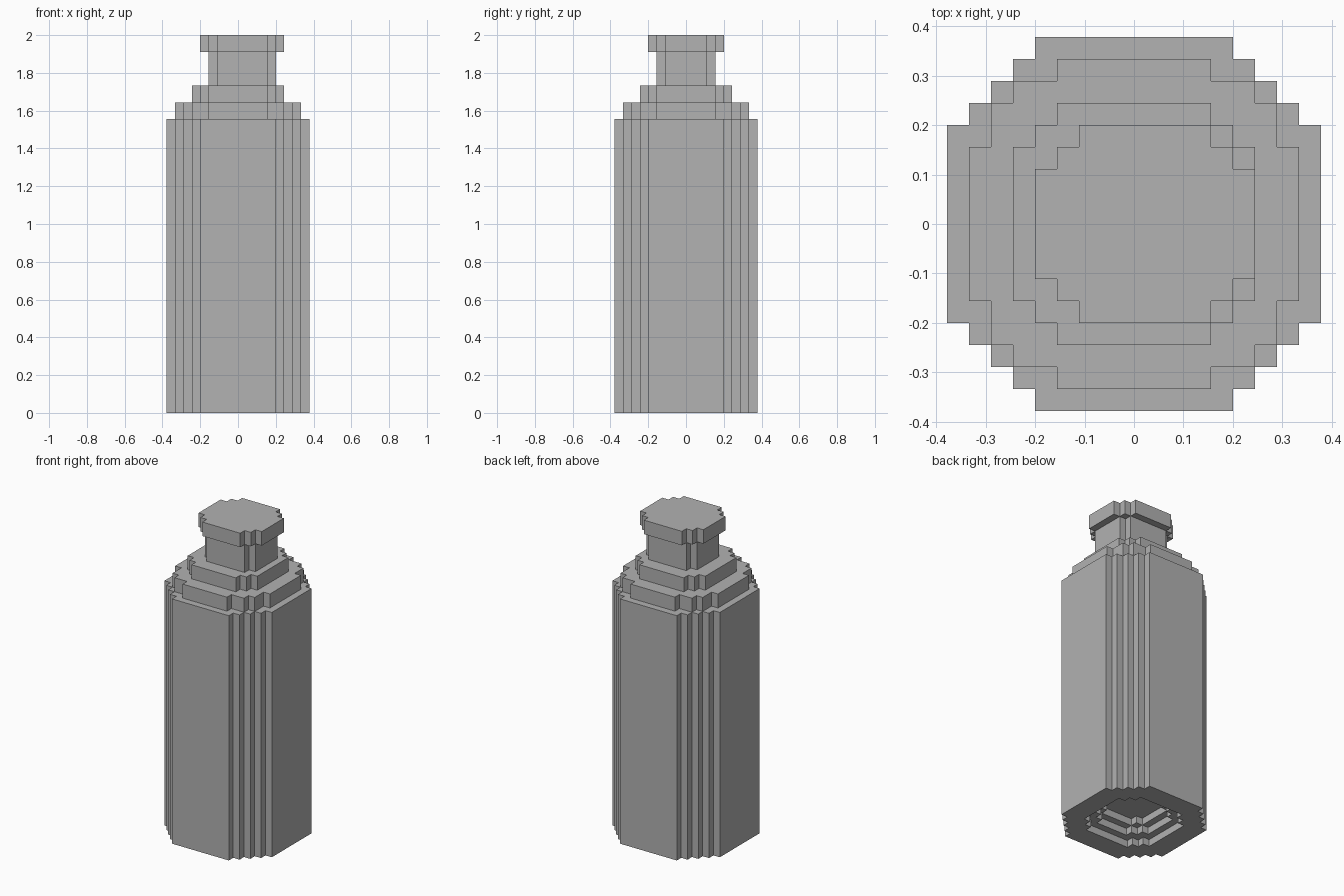
import bpy
import bmesh

U = 2 / 45  # side of one block; all sizes below are in blocks

default = bpy.data.objects.get("Cube")
if default:
    bpy.data.objects.remove(default, do_unlink=True)

grey = bpy.data.materials.new("plain_grey")
grey.use_nodes = True
colour = (0.445, 0.445, 0.445, 1)
grey.diffuse_color = colour
grey.node_tree.nodes["Principled BSDF"].inputs["Base Color"].default_value = colour


def stepped_outline(corners, stretch):
    """Closed staircase outline from the outer corners of one quadrant."""
    quarter = []
    for i, (x, y) in enumerate(corners):
        if i:
            quarter.append((x, corners[i - 1][1]))  # inner corner of the step
        quarter.append((x, y))
    right = [(x + stretch, y) for x, y in quarter]
    left = [(-x, y) for x, y in reversed(quarter)]
    upper = right + left
    return upper + [(x, -y) for x, y in reversed(left)] + [(x, -y) for x, y in reversed(right)]


def stepped_prism(name, corners, bottom, top, stretch=0):
    bm = bmesh.new()
    points = stepped_outline(corners, stretch)
    face = bm.faces.new([bm.verts.new((x * U, y * U, bottom * U)) for x, y in points])
    extruded = bmesh.ops.extrude_face_region(bm, geom=[face], use_keep_orig=True)
    verts = [g for g in extruded["geom"] if isinstance(g, bmesh.types.BMVert)]
    bmesh.ops.translate(bm, verts=verts, vec=(0, 0, (top - bottom) * U))
    bmesh.ops.recalc_face_normals(bm, faces=bm.faces)
    mesh = bpy.data.meshes.new(name)
    bm.to_mesh(mesh)
    bm.free()
    mesh.materials.append(grey)
    obj = bpy.data.objects.new(name, mesh)
    bpy.context.collection.objects.link(obj)
    return obj


# Quadrant corners of the round sections, widest first
WIDE = [(8.5, 4.5), (7.5, 5.5), (6.5, 6.5), (5.5, 7.5), (4.5, 8.5)]
SHOULDER = [(7.5, 3.5), (6.5, 5.5), (5.5, 6.5), (3.5, 7.5)]
COLLAR = [(5.5, 3.5), (4.5, 4.5), (3.5, 5.5)]
LIP = [(4.5, 2.5), (3.5, 3.5), (2.5, 4.5)]
NECK = [(3.5, 2.5), (2.5, 3.5)]

# Bottle, from the base up; neck and cap are one block wider on the left
body = stepped_prism("body", WIDE, 0, 35)
stepped_prism("lower_shoulder", SHOULDER, 35, 37)
stepped_prism("upper_shoulder", COLLAR, 37, 39)
stepped_prism("neck", NECK, 39, 43, stretch=1)
stepped_prism("cap", LIP, 43, 45, stretch=1)

# Stepped hollow under the base
for depth, section in enumerate((COLLAR, LIP, NECK), start=1):
    cutter = stepped_prism("base_cutter", section, -2, depth)
    cutter.hide_render = True
    cut = body.modifiers.new("base_hollow", 'BOOLEAN')
    cut.operation = 'DIFFERENCE'
    cut.solver = 'EXACT'
    cut.object = cutter
    bpy.context.view_layer.objects.active = body
    bpy.ops.object.modifier_apply(modifier=cut.name)
    bpy.data.objects.remove(cutter, do_unlink=True)
